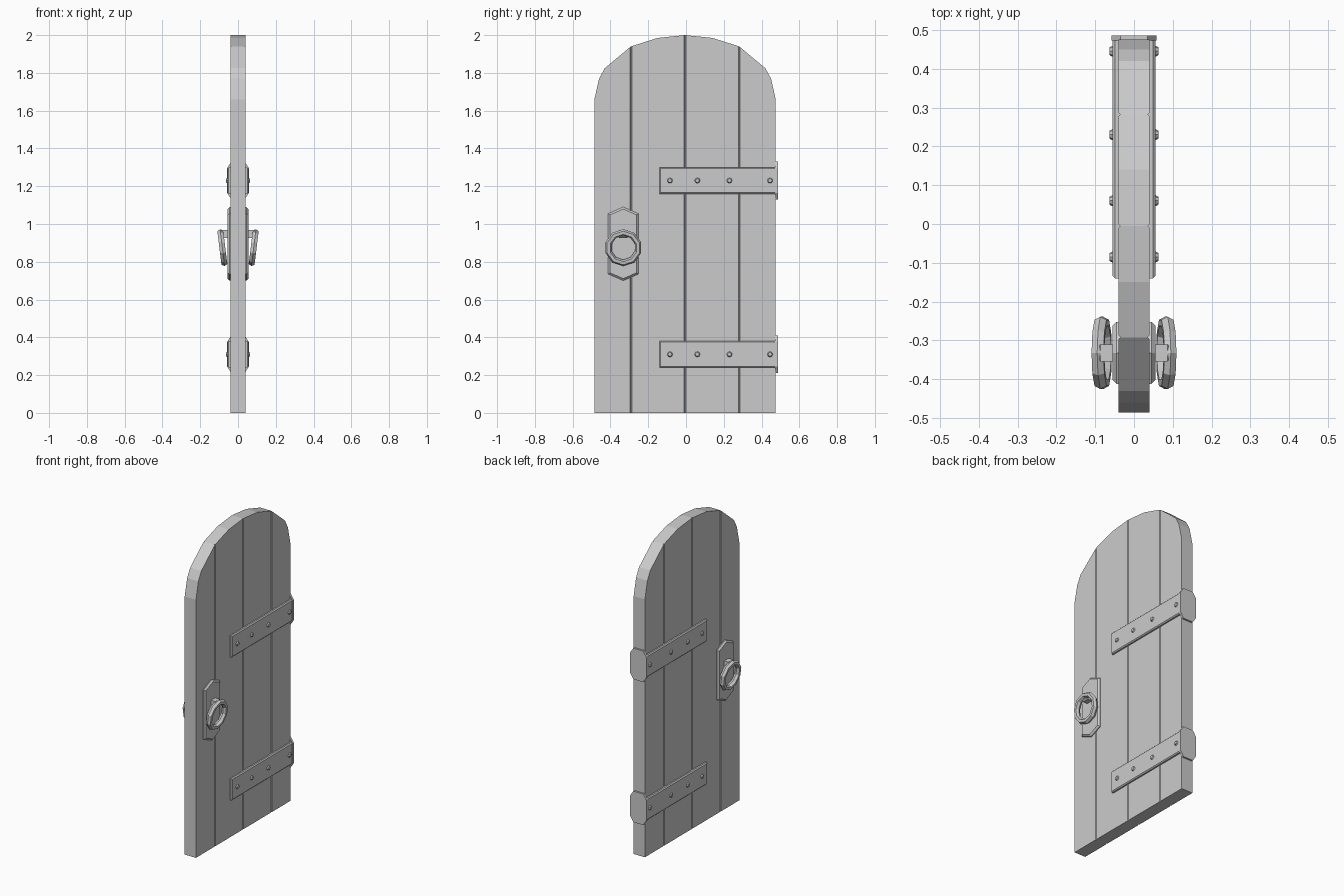
import bpy, bmesh, math
from mathutils import Matrix

cube = bpy.data.objects.get("Cube")
if cube:
    bpy.data.objects.remove(cube, do_unlink=True)

grey = bpy.data.materials.new("plain grey")
grey.use_nodes = True
colour = (0.6, 0.6, 0.6, 1)
grey.diffuse_color = colour
grey.node_tree.nodes["Principled BSDF"].inputs["Base Color"].default_value = colour


def finish(name, bm):
    bmesh.ops.recalc_face_normals(bm, faces=bm.faces)
    mesh = bpy.data.meshes.new(name)
    bm.to_mesh(mesh)
    bm.free()
    mesh.materials.append(grey)
    obj = bpy.data.objects.new(name, mesh)
    bpy.context.scene.collection.objects.link(obj)
    return obj


def slab(name, outline, x0, x1, chamfer=0.0):
    """Extrude a (y, z) outline from x0 to x1; chamfer the rim at x1."""
    bm = bmesh.new()
    face = bm.faces.new([bm.verts.new((x0, y, z)) for y, z in outline])
    new = bmesh.ops.extrude_face_region(bm, geom=[face])["geom"]
    for v in new:
        if isinstance(v, bmesh.types.BMVert):
            v.co.x = x1
    if chamfer:
        rim = [e for e in bm.edges if all(abs(v.co.x - x1) < 1e-6 for v in e.verts)]
        bmesh.ops.bevel(bm, geom=rim, offset=chamfer, segments=1, affect='EDGES')
    return finish(name, bm)


# Planks under a shared arch; long inner edges are chamfered to form grooves
MID, HALF = -0.005, 0.48
half_arch = [(0.48, 1.66), (0.455, 1.77), (0.425, 1.825), (0.287, 1.94), (0.145, 1.985)]
arch = [(-y, z) for y, z in half_arch] + [(0, 2.0)] + half_arch[::-1]
cuts = [-HALF, -0.287, 0, 0.287, HALF]
for i, (a, b) in enumerate(zip(cuts, cuts[1:])):
    top = [(y + MID, z) for y, z in arch if a - 0.001 <= y <= b + 0.001]
    outline = [(a + MID, 0)] + top + [(b + MID, 0)]
    plank = slab(f"plank_{i + 1}", outline, -0.04, 0.04)
    bm = bmesh.new()
    bm.from_mesh(plank.data)
    seams = [c + MID for c in (a, b) if abs(c) < HALF]
    edges = [e for e in bm.edges
             if abs(e.verts[0].co.z - e.verts[1].co.z) > 1
             and any(abs(v.co.y - s) < 1e-4 for s in seams for v in e.verts)]
    bmesh.ops.bevel(bm, geom=edges, offset=0.005, segments=1, affect='EDGES')
    bm.to_mesh(plank.data)
    bm.free()


def rivet(name, side, y, z):
    bm = bmesh.new()
    bmesh.ops.create_cone(bm, cap_ends=True, segments=8, radius1=0.017, radius2=0.010,
                          depth=0.012)
    bm.transform(Matrix.Translation((side * 0.057, y, z))
                 @ Matrix.Rotation(side * math.pi / 2, 4, 'Y'))
    finish(name, bm)


def ring(name, side, y, z):
    """Tilted faceted ring."""
    bm = bmesh.new()
    major, minor = 10, 6
    loops = []
    for i in range(major):
        a = math.tau * (i + 0.5) / major
        loop = []
        for j in range(minor):
            b = math.tau * j / minor
            r = 0.081 + 0.017 * math.cos(b)
            loop.append(bm.verts.new((0.018 * math.sin(b), r * math.cos(a), r * math.sin(a))))
        loops.append(loop)
    for i in range(major):
        p, q = loops[i], loops[(i + 1) % major]
        for j in range(minor):
            k = (j + 1) % minor
            bm.faces.new((p[j], q[j], q[k], p[k]))
    bm.transform(Matrix.Translation((side * 0.083, y, z))
                 @ Matrix.Rotation(side * math.radians(7), 4, 'Y'))
    finish(name, bm)


# Strap hinges, rivets and handles on both faces
LOCK_Y = -0.332
for side, label in ((1, "left"), (-1, "right")):
    for z, level in ((0.31, "lower"), (1.23, "upper")):
        strap = [(-0.14, z - 0.07), (0.48, z - 0.07), (0.48, z + 0.07), (-0.14, z + 0.07)]
        slab(f"{level}_{label}_strap", strap, side * 0.035, side * 0.055, 0.006)
        for n, y in enumerate((-0.085, 0.06, 0.23, 0.445)):
            rivet(f"{level}_{label}_rivet_{n + 1}", side, y, z)

    plate = [(LOCK_Y + s * w, 0.895 + t * h) for s, w, t, h in (
        (-1, 0.08, -1, 0.16), (0, 0, -1, 0.195), (1, 0.08, -1, 0.16),
        (1, 0.08, 1, 0.16), (0, 0, 1, 0.195), (-1, 0.08, 1, 0.16))]
    slab(f"{label}_handle_plate", plate, side * 0.035, side * 0.055, 0.01)
    ring(f"{label}_handle_ring", side, LOCK_Y, 0.875)
    # Staple that holds the ring
    bracket = [(LOCK_Y - 0.022, 0.925), (LOCK_Y + 0.022, 0.925),
               (LOCK_Y + 0.022, 0.968), (LOCK_Y - 0.022, 0.968)]
    slab(f"{label}_handle_staple", bracket, side * 0.05, side * 0.094, 0.008)

# Octagonal hinge caps wrapping the rear edge
for z, level in ((0.31, "lower"), (1.23, "upper")):
    bm = bmesh.new()
    shape = [(-0.035, -0.1), (0.035, -0.1), (0.058, -0.065), (0.058, 0.065),
             (0.035, 0.1), (-0.035, 0.1), (-0.058, 0.065), (-0.058, -0.065)]
    cap = bm.faces.new([bm.verts.new((x, 0.472, z + h)) for x, h in shape])
    for v in bmesh.ops.extrude_face_region(bm, geom=[cap])["geom"]:
        if isinstance(v, bmesh.types.BMVert):
            v.co.y = 0.486
    finish(f"{level}_hinge_cap", bm)
